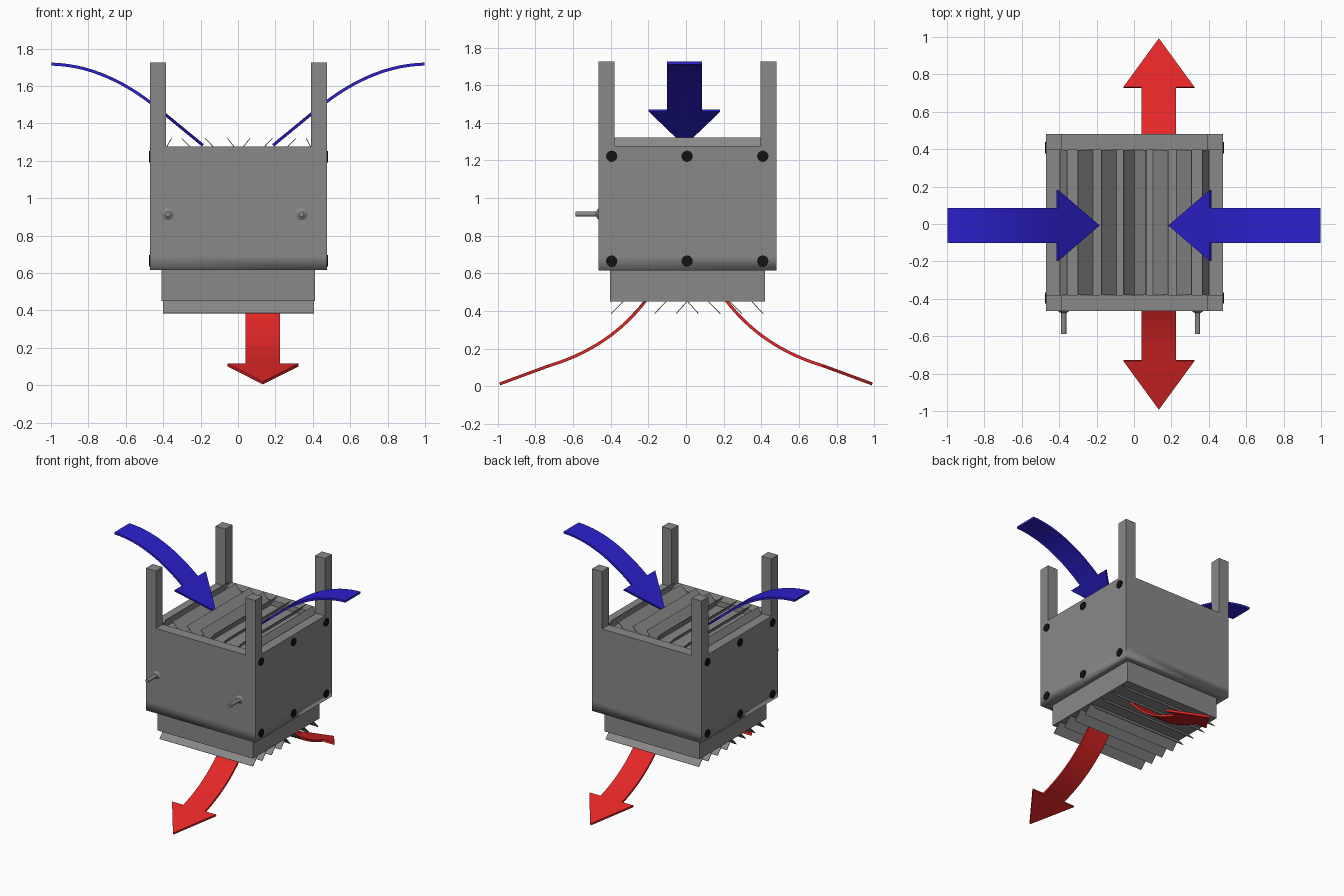
import bpy, bmesh, math
from mathutils import Vector

if "Cube" in bpy.data.objects:
    bpy.data.objects.remove(bpy.data.objects["Cube"])


def material(name, rgb):
    m = bpy.data.materials.new(name)
    m.diffuse_color = (*rgb, 1)
    m.use_nodes = True
    m.node_tree.nodes["Principled BSDF"].inputs["Base Color"].default_value = m.diffuse_color
    return m


GREY = material("metal grey", (0.25, 0.25, 0.25))
BLACK = material("bolt black", (0.006, 0.006, 0.006))
RED = material("warm air red", (0.78, 0.02, 0.02))
BLUE = material("cool air blue", (0.025, 0.015, 0.62))


def finish(name, bm, mat):
    me = bpy.data.meshes.new(name)
    bm.to_mesh(me)
    bm.free()
    me.materials.append(mat)
    ob = bpy.data.objects.new(name, me)
    bpy.context.collection.objects.link(ob)
    return ob


def box_bm(x0, x1, y0, y1, z0, z1):
    bm = bmesh.new()
    bmesh.ops.create_cube(bm, size=1)
    for v in bm.verts:
        v.co = ((x0 + x1) / 2 + v.co.x * (x1 - x0),
                (y0 + y1) / 2 + v.co.y * (y1 - y0),
                (z0 + z1) / 2 + v.co.z * (z1 - z0))
    return bm


def box(name, *dims):
    return finish(name, box_bm(*dims), GREY)


def rod(name, start, end, r0, r1, mat, sides=20):
    a, b = Vector(start), Vector(end)
    bm = bmesh.new()
    bmesh.ops.create_cone(bm, cap_ends=True, segments=sides, radius1=r0, radius2=r1, depth=(b - a).length)
    q = (b - a).to_track_quat('Z', 'Y')
    for v in bm.verts:
        v.co = q @ v.co + (a + b) / 2
    for f in bm.faces:
        f.smooth = len(f.verts) == 4
    for e in bm.edges:
        e.smooth = all(len(f.verts) == 4 for f in e.link_faces)
    return finish(name, bm, mat)


def slat(name, corners):
    bm = bmesh.new()
    bm.faces.new([bm.verts.new(c) for c in corners])
    ob = finish(name, bm, GREY)
    mod = ob.modifiers.new("thickness", 'SOLIDIFY')
    mod.thickness = 0.004
    mod.offset = 0


X0, X1, Y0, Y1 = -0.47, 0.475, -0.465, 0.48
WALL = 0.085

# main housing, softly shaded along the lower edge
bm = box_bm(X0, X1, Y0, Y1, 0.615, 1.235)
bmesh.ops.bisect_plane(bm, geom=bm.verts[:] + bm.edges[:] + bm.faces[:],
                       plane_co=(0, 0, 0.69), plane_no=(0, 0, 1))
bm.normal_update()
under = [f for f in bm.faces if f.normal.z < -0.9]
bmesh.ops.inset_region(bm, faces=under, thickness=0.06)
for f in bm.faces:
    f.smooth = True
for e in bm.edges:
    a, b = (v.co for v in e.verts)
    e.smooth = abs(a.z - b.z) < 0.01 and a.z < 0.7
finish("housing", bm, GREY)

# rim walls around the upper louvres
box("rim_front", X0, X1, Y0, Y0 + WALL, 1.235, 1.277)
box("rim_back", X0, X1, Y1 - WALL, Y1, 1.235, 1.277)
box("rim_left", X0, X0 + 0.075, Y0 + WALL, Y1 - WALL, 1.235, 1.277)
box("rim_right", X1 - 0.075, X1, Y0 + WALL, Y1 - WALL, 1.235, 1.277)

# corner posts
for x in (X0, X1 - WALL):
    for y in (Y0, Y1 - WALL):
        box("corner_post", x, x + WALL, y, y + WALL, 1.277, 1.725)

# lower neck
box("neck", -0.41, 0.412, -0.405, 0.42, 0.45, 0.615)

# upper louvres: (top x, foot x), mirrored about the middle
CX = 0.004
for s in (-1, 1):
    for top, foot in ((0.305, 0.225), (0.18, 0.10), (0.06, -0.005), (0.36, 0.405)):
        xt, xf = CX + s * top, CX + s * foot
        slat("upper_louvre", [(xt, Y0 + WALL, 1.32), (xt, Y1 - WALL, 1.32),
                              (xf, Y1 - WALL, 1.237), (xf, Y0 + WALL, 1.237)])

# lower louvres, leaning outwards to front and back
CY = 0.007
for s in (-1, 1):
    for tip, root in ((0.405, 0.34), (0.29, 0.225), (0.175, 0.11), (0.06, 0.0)):
        yt, yr = CY + s * tip, CY + s * root
        slat("lower_louvre", [(-0.40, yt, 0.385), (0.407, yt, 0.385),
                              (0.407, yr, 0.452), (-0.40, yr, 0.452)])

# bolts on both sides
for x, d in ((X0, -0.006), (X1, 0.006)):
    for y in (-0.395, 0.006, 0.408):
        for z in (0.665, 1.222):
            rod("bolt", (x - d, y, z), (x + d, y, z), 0.03, 0.03, BLACK)

# front pipe stubs with flared bases
for x in (-0.376, 0.34):
    rod("pipe_stub", (x, Y0, 0.915), (x, -0.587, 0.915), 0.014, 0.014, GREY)
    rod("pipe_base", (x, Y0, 0.915), (x, Y0 - 0.012, 0.915), 0.032, 0.014, GREY)


def arrow(name, p0, p1, p2, tip, place, mat):
    """Curved ribbon along a bezier from p0 to p2, then a flat head to tip."""
    bm = bmesh.new()
    p0, p1, p2, tip = map(Vector, (p0, p1, p2, tip))
    half, wide, n = 0.0925, 0.19, 14
    rows = []
    for i in range(n + 1):
        t = i / n
        p = p0 * (1 - t) ** 2 + p1 * 2 * t * (1 - t) + p2 * t * t
        rows.append([bm.verts.new(place(p.x, w, p.y)) for w in (-half, half)])
    for (a, b), (c, d) in zip(rows, rows[1:]):
        bm.faces.new((a, b, d, c)).smooth = True
    l, r = (bm.verts.new(place(p2.x, w, p2.y)) for w in (-wide, wide))
    point = bm.verts.new(place(tip.x, 0, tip.y))
    bm.faces.new((l, rows[-1][0], rows[-1][1], r, point))
    bmesh.ops.recalc_face_normals(bm, faces=bm.faces)
    ob = finish(name, bm, mat)
    mod = ob.modifiers.new("thickness", 'SOLIDIFY')
    mod.thickness = 0.016
    mod.offset = 0
    bpy.context.view_layer.objects.active = ob
    ob.select_set(True)
    bpy.ops.object.modifier_apply(modifier=mod.name)
    bpy.ops.object.shade_smooth_by_angle(angle=math.radians(30))
    ob.select_set(False)


# intake arrows from the sides, outlet arrows to front and back
for s in (-1, 1):
    arrow("intake_arrow", (0.998, 1.717), (0.70, 1.71), (0.41, 1.465), (0.188, 1.283),
          lambda u, w, z: (s * u, w - 0.008, z), BLUE)
    arrow("outlet_arrow", (0.175, 0.51), (0.37, 0.215), (0.73, 0.108), (0.99, 0.012),
          lambda u, w, z: (w + 0.133, s * u, z), RED)
